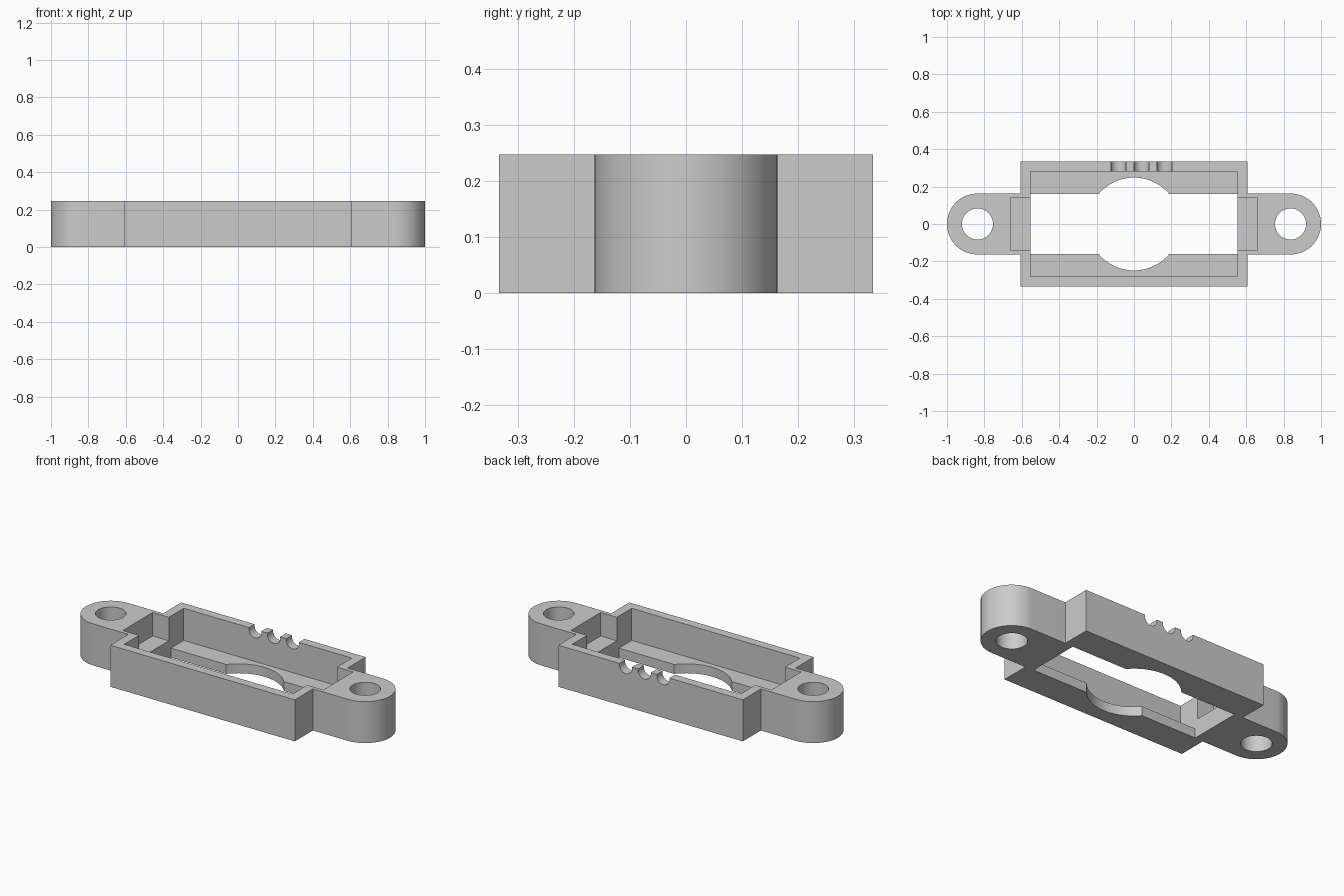
import bpy
import bmesh
import math

if "Cube" in bpy.data.objects:
    bpy.data.objects.remove(bpy.data.objects["Cube"], do_unlink=True)

# Main sizes
HEIGHT = 0.247
BODY_X, BODY_Y = 0.607, 0.333
CAVITY_X, CAVITY_Y = 0.553, 0.28
FLOOR_Z, POCKET_Z = 0.056, 0.107
EAR_X, EAR_R, HOLE_R = 0.837, 0.163, 0.083
TOP = HEIGHT + 0.1

grey = bpy.data.materials.new("plain grey")
grey.use_nodes = True
colour = (0.6, 0.6, 0.6, 1)
grey.diffuse_color = colour
grey.node_tree.nodes["Principled BSDF"].inputs["Base Color"].default_value = colour


def prism(name, outline, z0, z1):
    """Extrude a counter-clockwise outline from z0 to z1."""
    bm = bmesh.new()
    face = bm.faces.new([bm.verts.new((x, y, z0)) for x, y in outline])
    side = bmesh.ops.extrude_face_region(bm, geom=[face])["geom"]
    verts = [v for v in side if isinstance(v, bmesh.types.BMVert)]
    bmesh.ops.translate(bm, verts=verts, vec=(0, 0, z1 - z0))
    bmesh.ops.recalc_face_normals(bm, faces=bm.faces)
    mesh = bpy.data.meshes.new(name)
    bm.to_mesh(mesh)
    bm.free()
    mesh.materials.append(grey)
    obj = bpy.data.objects.new(name, mesh)
    bpy.context.collection.objects.link(obj)
    return obj


def arc(cx, cy, r, start, end, steps):
    angles = [math.radians(start + (end - start) * i / steps) for i in range(steps + 1)]
    return [(cx + r * math.cos(a), cy + r * math.sin(a)) for a in angles]


def circle(cx, cy, r, steps=64):
    return arc(cx, cy, r, 0, 360, steps)[:-1]


def rect(x, y, cx=0):
    return [(cx - x, -y), (cx + x, -y), (cx + x, y), (cx - x, y)]


def cut(target, cutter):
    mod = target.modifiers.new("cut", 'BOOLEAN')
    mod.operation = 'DIFFERENCE'
    mod.solver = 'EXACT'
    mod.object = cutter
    bpy.context.view_layer.objects.active = target
    bpy.ops.object.modifier_apply(modifier=mod.name)
    bpy.data.objects.remove(cutter, do_unlink=True)


# Housing outline: rectangular body with a rounded ear at each end
half = [(BODY_X, -BODY_Y), (BODY_X, -EAR_R)]
half += arc(EAR_X, 0, EAR_R, -90, 90, 32)
half += [(BODY_X, EAR_R), (BODY_X, BODY_Y)]
housing = prism("mounting_housing", half + [(-x, -y) for x, y in half], 0, HEIGHT)

# Open tray and the floor opening with its round middle
cut(housing, prism("tray_cutter", rect(CAVITY_X, CAVITY_Y), FLOOR_Z, TOP))
edge = 0.16
r = 0.248
a = math.degrees(math.asin(edge / r))
opening = [(CAVITY_X, -edge), (CAVITY_X, edge)] + arc(0, 0, r, a, 180 - a, 24)
opening += [(-CAVITY_X, edge), (-CAVITY_X, -edge)] + arc(0, 0, r, 180 + a, 360 - a, 24)
cut(housing, prism("opening_cutter", opening, -0.1, TOP))

# End pockets and screw holes
for s in (-1, 1):
    cut(housing, prism("pocket_cutter", rect(0.08, 0.14, s * 0.58), POCKET_Z, TOP))
    cut(housing, prism("hole_cutter", circle(s * EAR_X, 0, HOLE_R), -0.1, TOP))

# Three wire notches in the back wall
for x in (-0.083, 0.04, 0.163):
    notch = prism("notch_cutter", circle(0, 0, 0.042, 32), -0.1, 0.1)
    notch.rotation_euler.x = math.pi / 2
    notch.location = (x, 0.32, HEIGHT - 0.008)
    bpy.context.view_layer.update()
    cut(housing, notch)

# Smooth round walls, crisp edges
bpy.ops.object.select_all(action='DESELECT')
housing.select_set(True)
bpy.context.view_layer.objects.active = housing
bpy.ops.object.shade_smooth_by_angle(angle=math.radians(30))
